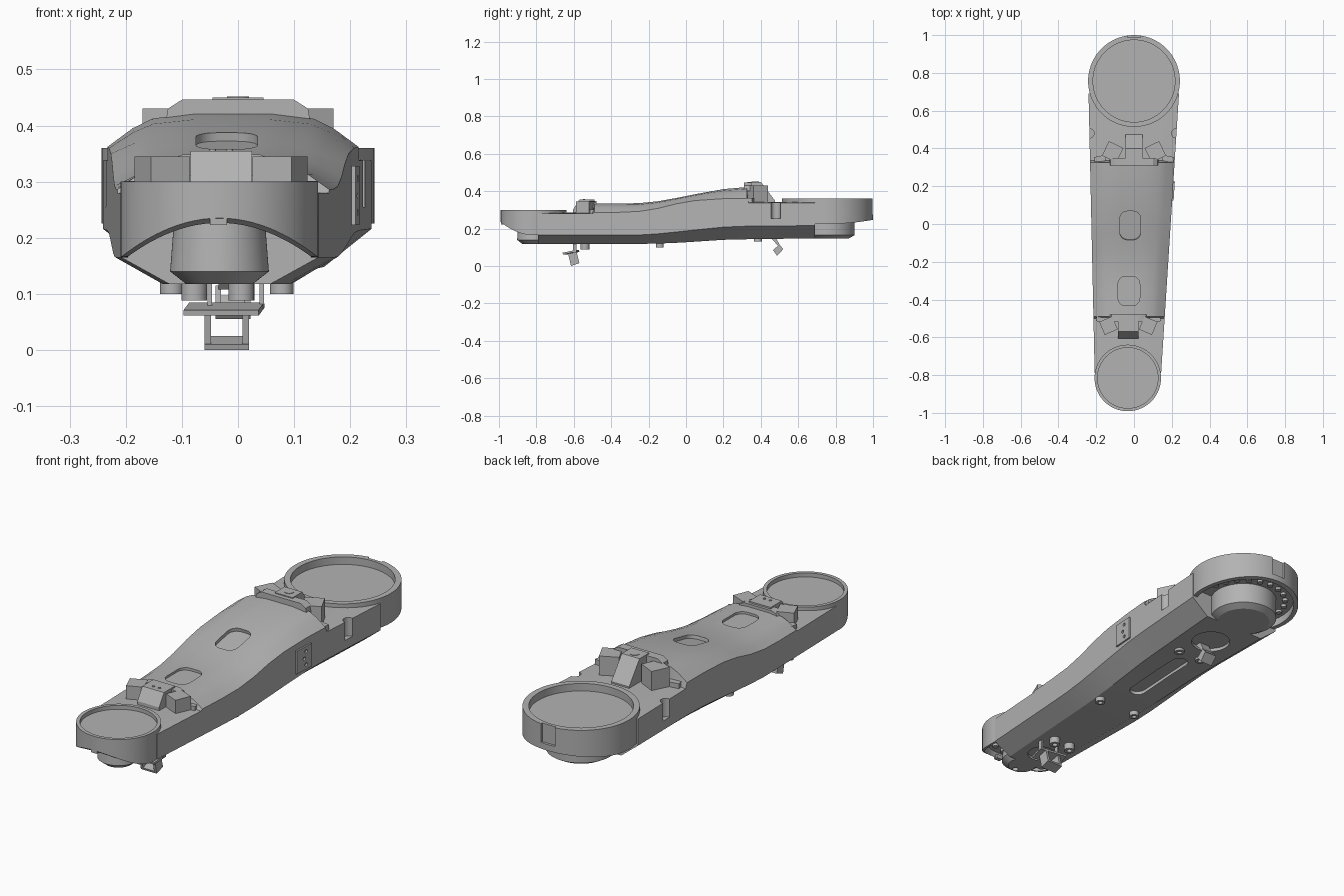
import bpy, bmesh, math
from mathutils import Matrix

cube = bpy.data.objects.get("Cube")
if cube:
    bpy.data.objects.remove(cube, do_unlink=True)

grey = bpy.data.materials.new("satin grey")
grey.use_nodes = True
COLOR = (0.45, 0.45, 0.45, 1)
grey.diffuse_color = COLOR
grey.node_tree.nodes["Principled BSDF"].inputs["Base Color"].default_value = COLOR


def finish(name, bm):
    bmesh.ops.recalc_face_normals(bm, faces=bm.faces)
    mesh = bpy.data.meshes.new(name)
    bm.to_mesh(mesh)
    bm.free()
    mesh.materials.append(grey)
    obj = bpy.data.objects.new(name, mesh)
    bpy.context.collection.objects.link(obj)
    return obj


def box(name, center, size, turn=0, tilt=0, corner=0):
    """Box with optional rounded upright corners."""
    bm = bmesh.new()
    bmesh.ops.create_cube(bm, size=1)
    bmesh.ops.scale(bm, vec=size, verts=bm.verts)
    if corner:
        upright = [e for e in bm.edges if abs(e.verts[0].co.z - e.verts[1].co.z) > size[2] / 2]
        bmesh.ops.bevel(bm, geom=upright, offset=corner, segments=6, profile=0.5, affect='EDGES')
    bm.transform(Matrix.Translation(center) @ Matrix.Rotation(turn, 4, 'Z') @ Matrix.Rotation(tilt, 4, 'X'))
    return finish(name, bm)


def prism(name, profile, a, b, axis='x'):
    """Extrude a (y, z) profile along x, or an (x, z) profile along y."""
    bm = bmesh.new()
    ends = [[bm.verts.new((t, p, z) if axis == 'x' else (p, t, z)) for p, z in profile] for t in (a, b)]
    n = len(profile)
    for end in ends:
        bm.faces.new(end)
    for i in range(n):
        j = (i + 1) % n
        bm.faces.new((ends[0][i], ends[0][j], ends[1][j], ends[1][i]))
    return finish(name, bm)


def turned(name, center, profile, rise=0, seg=72):
    """Revolve an (r, z) profile; rise lifts the lower rim toward the outer end."""
    bm = bmesh.new()
    cx, cy = center
    low = min(z for r, z in profile)
    big = max(r for r, z in profile)
    rings = []
    for r, z in profile:
        if r == 0:
            rings.append([bm.verts.new((cx, cy, z))] * seg)
            continue
        ring = []
        for k in range(seg):
            a = math.tau * k / seg
            out = max(0, math.sin(a) * math.copysign(1, cy)) * r / big
            lift = rise * out ** 2 if z == low else 0
            ring.append(bm.verts.new((cx + r * math.cos(a), cy + r * math.sin(a), z + lift)))
        rings.append(ring)
    for p, q in zip(rings, rings[1:]):
        for k in range(seg):
            j = (k + 1) % seg
            bm.faces.new(list(dict.fromkeys((p[k], p[j], q[j], q[k]))))
    return finish(name, bm)


def rod(name, x, y, r, z0, z1, seg=32):
    return turned(name, (x, y), [(0, z0), (r, z0), (r, z1), (0, z1)], seg=seg)


def cut(target, *cutters):
    for c in cutters:
        c.hide_render = True
        mod = target.modifiers.new("cut", 'BOOLEAN')
        mod.operation, mod.solver, mod.object = 'DIFFERENCE', 'EXACT', c
        bpy.context.view_layer.objects.active = target
        bpy.ops.object.modifier_apply(modifier=mod.name)
        bpy.data.objects.remove(c, do_unlink=True)


FRONT, BACK = (-0.033, -0.815), (0, 0.757)


def sides(y):
    t = (y + 0.8) / 1.55
    return -0.208 - 0.034 * t, 0.143 + 0.099 * t


# Arm body, lofted along y: y, belly, lower crease, upper crease, deck
stations = [
    (-0.79, 0.118, 0.165, 0.28, 0.285), (-0.50, 0.118, 0.165, 0.28, 0.285),
    (-0.49, 0.118, 0.165, 0.286, 0.335), (-0.36, 0.118, 0.165, 0.287, 0.334),
    (-0.25, 0.118, 0.166, 0.292, 0.336), (-0.15, 0.12, 0.172, 0.308, 0.346),
    (-0.05, 0.124, 0.182, 0.333, 0.364), (0.05, 0.13, 0.193, 0.35, 0.384),
    (0.2, 0.14, 0.208, 0.36, 0.411), (0.325, 0.143, 0.213, 0.362, 0.422),
    (0.335, 0.143, 0.213, 0.338, 0.343), (0.69, 0.148, 0.216, 0.338, 0.343)]
bm = bmesh.new()
loops = []
for y, belly, low, high, deck in stations:
    l, r = sides(y)
    c, w = (l + r) / 2, (r - l) / 2
    step = deck - high
    half = [(w - 0.085, belly), (w, low), (w, high), (w * 0.8, high + step * 0.55),
            (w * 0.64, deck - step * 0.16), (w * 0.3, deck)]
    pts = [(c + x, z) for x, z in half] + [(c - x, z) for x, z in reversed(half)]
    loops.append([bm.verts.new((x, y, z)) for x, z in pts])
for a, b in zip(loops, loops[1:]):
    for i in range(len(a)):
        j = (i + 1) % len(a)
        bm.faces.new((a[i], a[j], b[j], b[i]))
bm.faces.new(loops[0])
bm.faces.new(loops[-1])
body = finish("arm_body", bm)

# Seats for the end rings, deck windows, belly recesses and side notches
cut(body,
    rod("seat_cutter", *FRONT, 0.172, 0.262, 0.5, 72),
    rod("seat_cutter", *BACK, 0.238, 0.312, 0.5, 72),
    box("window_cutter", (-0.02, -0.01, 0.382), (0.11, 0.155, 0.05), tilt=0.19, corner=0.04),
    box("window_cutter", (-0.027, -0.355, 0.349), (0.115, 0.155, 0.05), corner=0.04),
    box("slot_cutter", (-0.01, 0.16, 0.126), (0.075, 0.36, 0.05), tilt=0.05, corner=0.037),
    rod("belly_cutter", 0, 0.53, 0.085, 0.1, 0.16),
    rod("belly_cutter", -0.033, -0.68, 0.06, 0.1, 0.13))
for s in (0, 1):
    cut(body, rod("notch_cutter", sides(0.48)[s], 0.48, 0.025, 0.255, 0.5))

# End rings with recessed caps and hollow undersides
front_ring = turned("front_ring", FRONT, [
    (0, 0.282), (0.16, 0.282), (0.16, 0.3), (0.176, 0.3), (0.176, 0.165),
    (0.165, 0.165), (0.165, 0.255), (0, 0.255)], rise=0.07)
back_ring = turned("back_ring", BACK, [
    (0, 0.326), (0.217, 0.326), (0.217, 0.36), (0.243, 0.36), (0.243, 0.225),
    (0.222, 0.225), (0.222, 0.26), (0, 0.26)], rise=0.022)
cut(back_ring, box("rear_notch_cutter", (0, 1.0, 0.335), (0.07, 0.024, 0.12)))
box("front_ring_tab", (-0.035, -0.98, 0.232), (0.03, 0.02, 0.018))

# Hubs under the rings
front_hub = turned("front_hub", FRONT, [(0, 0.118), (0.06, 0.118), (0.088, 0.14), (0.078, 0.27), (0, 0.27)])
cut(front_hub, rod("hub_hole_cutter", -0.033, -0.86, 0.013, 0.1, 0.15))
turned("back_hub", BACK, [(0, 0.148), (0.115, 0.148), (0.145, 0.165), (0.145, 0.28), (0, 0.28)])

# Bolts around the underside of each ring
for name, (cx, cy), r, z, n in (("front", FRONT, 0.128, 0.255, 7), ("back", BACK, 0.185, 0.26, 11)):
    for k in range(n):
        a = math.copysign(math.pi * (k + 0.5) / n, cy)
        rod(name + "_ring_bolt", cx + r * math.cos(a), cy + r * math.sin(a), 0.013, z - 0.012, z + 0.004, 16)

# Raised lips at both ends of the deck
prism("back_lip", [(-0.13, 0.40), (-0.125, 0.43), (-0.1, 0.446), (0.1, 0.446), (0.125, 0.43), (0.13, 0.40)],
      0.31, 0.35, 'y')
prism("front_lip", [(-0.14, 0.31), (-0.12, 0.34), (-0.1, 0.348), (0.04, 0.348), (0.06, 0.34), (0.08, 0.31)],
      -0.515, -0.478, 'y')

# Angled blocks and wedge brackets behind the lips
for s in (-1, 1):
    box("back_block", (s * 0.113, 0.382, 0.382), (0.085, 0.085, 0.096), turn=s * 0.45)
    box("front_block", (-0.03 + s * 0.105, -0.538, 0.312), (0.075, 0.075, 0.066), turn=-s * 0.4)
    box("back_wing", (s * 0.18, 0.345, 0.35), (0.06, 0.03, 0.025), turn=-s * 0.2)
    box("front_wing", (-0.03 + s * 0.14, -0.505, 0.29), (0.06, 0.03, 0.022), turn=s * 0.2)
prism("back_bracket", [(0.33, 0.33), (0.33, 0.45), (0.4, 0.45), (0.475, 0.35), (0.475, 0.33)], -0.045, 0.045)
prism("front_bracket", [(-0.49, 0.27), (-0.49, 0.355), (-0.57, 0.355), (-0.605, 0.3), (-0.605, 0.27)], -0.085, 0.025)
rod("back_bracket_boss", 0, 0.37, 0.02, 0.44, 0.452)
for x in (-0.045, -0.015):
    rod("front_bracket_screw", x, -0.545, 0.006, 0.35, 0.358, 12)

# Side plate with three screw holes
plate = box("side_plate", (0.207, 0.175, 0.275), (0.012, 0.1, 0.105), turn=-0.064)
for dy, z in ((0, 0.275), (0.012, 0.245), (0.012, 0.305)):
    hole = rod("screw_cutter", 0, 0, 0.008, -0.02, 0.02, 16)
    hole.matrix_world = Matrix.Translation((0.21, 0.175 + dy, z)) @ Matrix.Rotation(math.pi / 2, 4, 'Y')
    bpy.context.view_layer.update()
    cut(plate, hole)

# Hollow bosses on the belly
for x, y, r, z in ((-0.118, -0.14, 0.021, 0.1), (0.078, -0.14, 0.021, 0.1), (-0.078, -0.54, 0.023, 0.088),
                   (0.006, -0.54, 0.023, 0.088), (-0.06, 0.385, 0.022, 0.132), (0.06, 0.385, 0.022, 0.132)):
    turned("belly_boss", (x, y), [(0, z + 0.02), (r * 0.5, z + 0.02), (r * 0.5, z), (r, z),
                                  (r, z + 0.04), (0, z + 0.04)], seg=24)

# Front cable clip: posts, plate and open frame
for x in (-0.05, 0.042):
    box("front_clip_post", (x, -0.595, 0.098), (0.008, 0.02, 0.05))
box("front_clip_plate", (-0.025, -0.615, 0.073), (0.135, 0.07, 0.01), turn=-0.15, tilt=0.2)
for x in (-0.06, 0.008):
    prism("front_clip_side", [(-0.63, 0.065), (-0.585, 0.075), (-0.57, 0.015), (-0.615, 0)], x, x + 0.012)
prism("front_clip_base", [(-0.615, 0), (-0.57, 0.015), (-0.573, 0.025), (-0.618, 0.01)], -0.06, 0.02)

# Back cable clip
prism("back_clip_arm", [(0.445, 0.16), (0.475, 0.16), (0.5, 0.115), (0.492, 0.108)], -0.035, 0.015)
for x in (-0.04, 0.012):
    prism("back_clip_side", [(0.465, 0.085), (0.5, 0.115), (0.52, 0.09), (0.487, 0.055)], x, x + 0.01)
prism("back_clip_base", [(0.487, 0.055), (0.52, 0.09), (0.514, 0.097), (0.481, 0.062)], -0.04, 0.022)

# Smooth the curved surfaces and keep edges crisp
bpy.ops.object.select_all(action='DESELECT')
for obj in bpy.context.collection.objects:
    if obj.type == 'MESH' and grey.name in obj.data.materials:
        obj.select_set(True)
        bpy.context.view_layer.objects.active = obj
bpy.ops.object.shade_smooth_by_angle(angle=math.radians(28))
